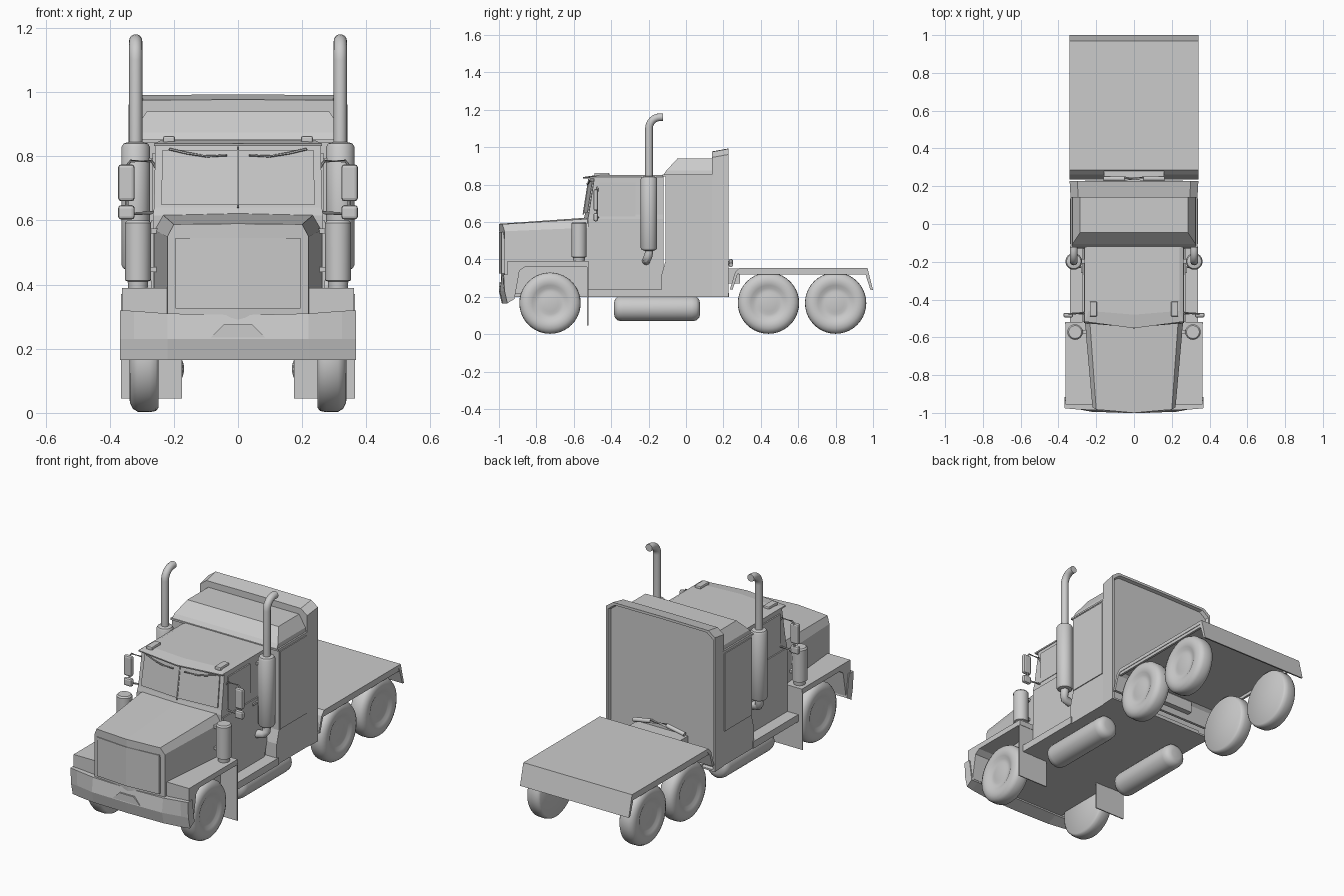
import bpy, bmesh, math
from mathutils import Vector


def finish(name, bm, mirror=False, smooth=False, bevel=0):
    bmesh.ops.remove_doubles(bm, verts=bm.verts, dist=1e-5)
    bmesh.ops.recalc_face_normals(bm, faces=bm.faces)
    me = bpy.data.meshes.new(name)
    bm.to_mesh(me)
    bm.free()
    ob = bpy.data.objects.new(name, me)
    bpy.context.collection.objects.link(ob)
    if bevel:
        b = ob.modifiers.new("bevel", 'BEVEL')
        b.width, b.segments = bevel, 2
    if mirror:
        ob.modifiers.new("mirror", 'MIRROR')
    if smooth:
        bpy.context.view_layer.objects.active = ob
        ob.select_set(True)
        bpy.ops.object.shade_smooth_by_angle(angle=math.radians(40))
        ob.select_set(False)
    return ob


def loft(name, rings, closed=True, caps=(True, True), **kw):
    bm = bmesh.new()
    vs = [[bm.verts.new(p) for p in r] for r in rings]
    n = len(rings[0])
    for a, b in zip(vs, vs[1:]):
        for i in range(n if closed else n - 1):
            j = (i + 1) % n
            bm.faces.new((a[i], a[j], b[j], b[i]))
    if caps[0]:
        bm.faces.new(vs[0])
    if caps[1]:
        bm.faces.new(vs[-1])
    return finish(name, bm, **kw)


def prism(name, yz, x0, x1, **kw):
    return loft(name, [[(x, y, z) for y, z in yz] for x in (x0, x1)], **kw)


def box(name, x, y, z, **kw):
    return prism(name, [(y[0], z[0]), (y[1], z[0]), (y[1], z[1]), (y[0], z[1])], *x, **kw)


def lathe(name, origin, axis, profile, n=32, **kw):
    # profile is (distance along axis, radius)
    o, a = Vector(origin), Vector(axis)
    u = a.orthogonal().normalized()
    v = a.cross(u)
    rings = []
    for t, r in profile:
        r = max(r, 1e-3)
        rings.append([o + a * t + (u * math.cos(k * math.tau / n) + v * math.sin(k * math.tau / n)) * r
                      for k in range(n)])
    return loft(name, rings, smooth=True, **kw)


def pipe(name, pts, r, n=16, **kw):
    pts = [Vector(p) for p in pts]
    rings = []
    for i, p in enumerate(pts):
        d = (pts[min(i + 1, len(pts) - 1)] - pts[max(i - 1, 0)]).normalized()
        u = d.cross(Vector((1, 0.01, 0.02))).normalized()
        v = d.cross(u)
        rings.append([p + (u * math.cos(k * math.tau / n) + v * math.sin(k * math.tau / n)) * r
                      for k in range(n)])
    return loft(name, rings, smooth=True, **kw)


# wheels: flat inside, rounded tyre and dished hub outside
wheel = [(0.248, 0), (0.248, 0.15), (0.256, 0.16), (0.275, 0.164), (0.312, 0.163), (0.328, 0.153),
         (0.337, 0.135), (0.339, 0.115), (0.334, 0.095), (0.326, 0.08), (0.324, 0.06), (0.328, 0.045), (0.328, 0)]
for name, y in (("front_wheel", -0.727), ("rear_wheel_a", 0.441), ("rear_wheel_b", 0.80)):
    lathe(name, (0, y, 0.166), (1, 0, 0), wheel, n=40, mirror=True)

# hood with chamfered edges, narrowing to the front
front = [(0, -1.0, 0.59), (0.2, -0.982, 0.588), (0.22, -0.97, 0.55), (0.22, -0.97, 0.22), (0, -0.985, 0.22)]
rear = [(0, -0.5, 0.625), (0.235, -0.5, 0.618), (0.262, -0.5, 0.57), (0.262, -0.5, 0.2), (0, -0.5, 0.2)]
loft("hood", [front, rear], closed=False, mirror=True)

# grille panel
loft("grille", [[(0, -1.001, z), (0.195, -0.986, z), (0.195, -0.97, z), (0, -0.97, z)] for z in (0.325, 0.545)],
     closed=False, mirror=True)

# faceted bumper with a centre plate
bumper = []
for x, yt, ym, yb, zt in ((0, -0.985, -1.0, -0.985, 0.305), (0.22, -0.985, -0.995, -0.98, 0.31),
                          (0.325, -0.98, -0.975, -0.965, 0.318), (0.368, -0.975, -0.97, -0.955, 0.32)):
    bumper.append([(x, yt, zt), (x, ym, 0.23), (x, yb, 0.165), (x, -0.915, 0.19), (x, -0.935, zt)])
loft("bumper", bumper, caps=(False, True), mirror=True)
loft("bumper_plate", [[(-0.085, y, 0.235), (0.085, y, 0.235), (0.045, y, 0.275), (-0.045, y, 0.275)]
                      for y in (-1.0, -0.97)])

# front fenders and mud flaps
prism("front_fender", [(-0.955, 0.2), (-0.955, 0.39), (-0.52, 0.39), (-0.52, 0.36), (-0.86, 0.36),
                       (-0.89, 0.34), (-0.915, 0.2)], 0.215, 0.362, mirror=True)
box("mud_flap", (0.175, 0.365), (-0.528, -0.522), (0.045, 0.37), mirror=True)

# air cleaners
lathe("air_cleaner", (0.312, -0.572, 0), (0, 0, 1),
      [(0.385, 0.03), (0.41, 0.032), (0.413, 0.04), (0.592, 0.041), (0.6, 0.034)], mirror=True)
for z in (0.44, 0.56):
    box("cleaner_bracket", (0.24, 0.29), (-0.58, -0.56), (z, z + 0.015), mirror=True)


# cab, built from plan outlines stacked upward
def plan(z, yc, ye, w):
    return [(0, yc, z), (w, ye, z), (w, -0.12, z), (0, -0.12, z)]


loft("cab", [plan(0.2, -0.525, -0.525, 0.265), plan(0.615, -0.548, -0.525, 0.265),
             plan(0.64, -0.54, -0.52, 0.262), plan(0.835, -0.51, -0.49, 0.258)],
     closed=False, mirror=True)
loft("cab_roof", [plan(0.832, -0.55, -0.515, 0.262), plan(0.84, -0.552, -0.517, 0.262),
                  plan(0.85, -0.48, -0.46, 0.24)], closed=False, mirror=True)

# windshield panes and surrounding frame
loft("windshield", [[(0, -0.546, 0.65), (0.24, -0.527, 0.65), (0.24, -0.51, 0.65), (0, -0.51, 0.65)],
                    [(0, -0.52, 0.82), (0.235, -0.501, 0.82), (0.235, -0.48, 0.82), (0, -0.48, 0.82)]],
     closed=False, mirror=True)
pipe("windshield_divider", [(0, -0.549, 0.64), (0, -0.519, 0.83)], 0.004, n=6)
pipe("wiper_arm", [(0.035, -0.53, 0.803), (0.1, -0.525, 0.80), (0.16, -0.52, 0.81), (0.215, -0.51, 0.823)],
     0.004, n=6, mirror=True)
box("door_window", (0.255, 0.266), (-0.465, -0.27), (0.63, 0.81), mirror=True)
prism("door_panel", [(-0.52, 0.24), (-0.15, 0.24), (-0.13, 0.32), (-0.13, 0.6), (-0.52, 0.6)],
      0.26, 0.272, mirror=True)
box("door_handle", (0.27, 0.28), (-0.26, -0.2), (0.57, 0.582), mirror=True)
box("marker_light", (0.196, 0.234), (-0.49, -0.41), (0.84, 0.863), mirror=True, bevel=0.006)

# side step and floor
box("side_step", (0.25, 0.34), (-0.52, -0.12), (0.2, 0.24), mirror=True)
box("floor", (-0.26, 0.26), (-0.93, 0.23), (0.2, 0.22))

# sleeper box with sloping roof cap
prism("sleeper", [(-0.13, 0.2), (0.15, 0.2), (0.15, 0.85), (-0.11, 0.85), (-0.11, 0.39), (-0.13, 0.32)],
      -0.334, 0.334)
box("sleeper_side_panel", (0.33, 0.339), (-0.105, 0.135), (0.395, 0.835), mirror=True)
box("sleeper_rim", (-0.337, 0.337), (-0.125, 0.15), (0.843, 0.853))
loft("sleeper_roof", [[(0, y0, z), (w, y0, z), (w, 0.15, z), (0, 0.15, z)]
                      for z, y0, w in ((0.853, -0.12, 0.328), (0.875, -0.105, 0.325), (0.94, -0.045, 0.285))],
     closed=False, mirror=True)


# rear fairing that frames the back wall, slightly recessed
def fairing(y, s, dz, floor):
    return [(0, y, floor), (0.341 * s, y, floor), (0.341 * s, y, 0.955 + dz), (0.3 * s, y, 0.985 + dz), (0, y, 0.987 + dz)]


loft("rear_fairing", [fairing(0.14, 0.985, -0.01, 0.2), fairing(0.228, 1, 0.006, 0.2),
                      fairing(0.228, 0.965, -0.008, 0.21), fairing(0.21, 0.95, -0.014, 0.215)],
     closed=False, mirror=True)

# exhaust stacks
X, Y = 0.319, -0.198
lathe("muffler", (X, Y, 0), (0, 0, 1),
      [(0.445, 0.02), (0.45, 0.038), (0.46, 0.044), (0.83, 0.044), (0.84, 0.038), (0.845, 0.02)], mirror=True)
bend = [(X, Y + 0.06 * (1 - math.cos(a)), 1.1 + 0.06 * math.sin(a))
        for a in [math.radians(d) for d in range(0, 91, 15)]]
pipe("exhaust_stack", [(X, Y, 0.83)] + bend + [(X, Y + 0.075, 1.16)], 0.0205, n=20, mirror=True)
pipe("exhaust_elbow", [(X, Y, 0.46), (X, Y, 0.435), (X, Y - 0.004, 0.415), (X - 0.01, Y - 0.012, 0.4),
                       (X - 0.05, Y - 0.015, 0.392)], 0.022, mirror=True)
for z in (0.56, 0.78):
    box("muffler_bracket", (0.25, 0.3), (Y - 0.012, Y + 0.012), (z, z + 0.015), mirror=True)

# mirrors and their arms
box("mirror_large", (0.322, 0.374), (-0.495, -0.47), (0.66, 0.775), mirror=True, bevel=0.01)
box("mirror_small", (0.322, 0.374), (-0.495, -0.47), (0.603, 0.648), mirror=True, bevel=0.01)
pipe("mirror_arm", [(0.255, -0.47, 0.765), (0.27, -0.475, 0.785), (0.335, -0.475, 0.785), (0.347, -0.475, 0.77),
                    (0.347, -0.475, 0.63), (0.335, -0.475, 0.62), (0.26, -0.47, 0.625)], 0.005, n=8, mirror=True)

# fuel tanks and hangers
lathe("fuel_tank", (0.235, 0, 0.137), (0, 1, 0),
      [(-0.385, 0.03), (-0.38, 0.05), (-0.365, 0.064), (-0.34, 0.067), (0.03, 0.067), (0.055, 0.064),
       (0.07, 0.05), (0.075, 0.03)], mirror=True)
for y in (-0.28, -0.02):
    box("tank_hanger", (0.215, 0.255), (y, y + 0.025), (0.15, 0.21), mirror=True)

# rear deck: thin slab with flared lips at both ends
prism("rear_deck", [(0.235, 0.24), (0.262, 0.33), (0.285, 0.355), (0.97, 0.355), (1.0, 0.235), (0.985, 0.24),
                    (0.955, 0.335), (0.292, 0.335), (0.275, 0.32), (0.25, 0.24)], -0.341, 0.341)
box("deck_side_rail", (0.325, 0.338), (0.28, 0.96), (0.318, 0.34), mirror=True)
box("deck_hinge", (-0.16, 0.16), (0.2, 0.29), (0.27, 0.35))
pipe("hinge_rod", [(-0.16, 0.24, 0.37), (-0.05, 0.24, 0.39), (0.05, 0.24, 0.39), (0.16, 0.24, 0.37)], 0.012, n=10)
